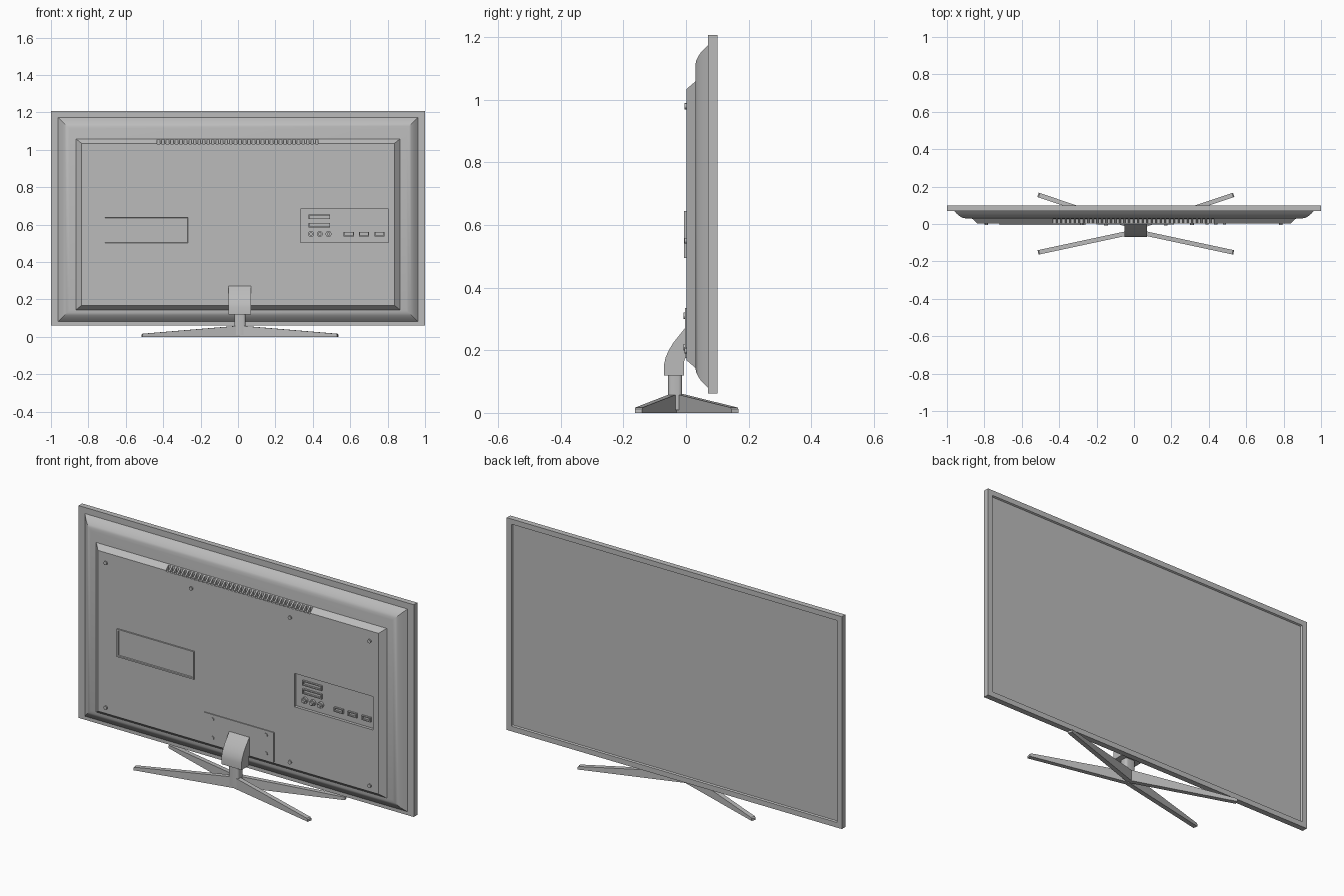
import bpy, bmesh, math
from mathutils import Vector, Matrix

if "Cube" in bpy.data.objects:
    bpy.data.objects.remove(bpy.data.objects["Cube"])

grey = bpy.data.materials.new("plain grey")
grey.diffuse_color = (0.5, 0.5, 0.5, 1)
grey.use_nodes = True
grey.node_tree.nodes["Principled BSDF"].inputs["Base Color"].default_value = grey.diffuse_color


def finish(name, bm, smooth=None):
    bmesh.ops.recalc_face_normals(bm, faces=bm.faces)
    me = bpy.data.meshes.new(name)
    bm.to_mesh(me)
    bm.free()
    me.materials.append(grey)
    ob = bpy.data.objects.new(name, me)
    bpy.context.collection.objects.link(ob)
    bpy.ops.object.select_all(action='DESELECT')
    ob.select_set(True)
    bpy.context.view_layer.objects.active = ob
    if smooth:
        bpy.ops.object.shade_smooth_by_angle(angle=math.radians(smooth))
    return ob


def add_box(bm, x0, x1, y0, y1, z0, z1):
    m = Matrix.Translation(((x0 + x1) / 2, (y0 + y1) / 2, (z0 + z1) / 2))
    m = m @ Matrix.Diagonal((x1 - x0, y1 - y0, z1 - z0, 1))
    return bmesh.ops.create_cube(bm, size=1, matrix=m)["verts"]


def add_disc(bm, x, z, y0, y1, r, n=16):
    m = Matrix.Translation((x, (y0 + y1) / 2, z)) @ Matrix.Rotation(math.pi / 2, 4, 'X')
    bmesh.ops.create_cone(bm, cap_ends=True, segments=n, radius1=r, radius2=r,
                          depth=abs(y1 - y0), matrix=m)


def add_loft(bm, rings, cz, cx=0):
    """Closed stack of rectangles (half width, half height, y)."""
    loops = [[bm.verts.new((cx + sx * hx, y, cz + sz * hz))
              for sx, sz in ((-1, -1), (1, -1), (1, 1), (-1, 1))] for hx, hz, y in rings]
    for a, b in zip(loops, loops[1:]):
        for i in range(4):
            j = (i + 1) % 4
            bm.faces.new((a[i], a[j], b[j], b[i]))
    bm.faces.new(loops[0])
    bm.faces.new(loops[-1])


def add_prism(bm, pts, axis_vec):
    a = [bm.verts.new(p) for p in pts]
    b = [bm.verts.new(Vector(p) + axis_vec) for p in pts]
    for i in range(len(a)):
        j = (i + 1) % len(a)
        bm.faces.new((a[i], a[j], b[j], b[i]))
    bm.faces.new(a)
    bm.faces.new(b)


def cut(ob, cutter):
    mod = ob.modifiers.new("cut", 'BOOLEAN')
    mod.operation = 'DIFFERENCE'
    mod.solver = 'EXACT'
    mod.object = cutter
    bpy.context.view_layer.objects.active = ob
    bpy.ops.object.modifier_apply(modifier=mod.name)
    bpy.data.objects.remove(cutter)


# screen frame with a sunken screen on the +y side
bm = bmesh.new()
add_loft(bm, [(1, .5725, .07), (1, .5725, .10), (.972, .5445, .10), (.968, .5405, .092)], .6345)
finish("screen_frame", bm)

# rounded rear shell
bm = bmesh.new()
curve = [(0, .071), (.012, .058), (.024, .047), (.036, .039), (.048, .033), (.062, .03)]
add_loft(bm, [(.963 - d, .5475 - d, y) for d, y in curve], .6275)
finish("rear_shell", bm, 25)

# raised back panel with bevelled rim
bm = bmesh.new()
add_loft(bm, [(.867, .4575, .034), (.867, .4575, .03), (.837, .4335, .002)], .6015)
panel = finish("back_panel", bm)

# cut the vent slots and the connector bay
bm = bmesh.new()
n = 36
for i in range(n):
    x = -.437 + .87 * (i + .5) / n
    add_box(bm, x - .0075, x + .0075, -.02, .026, 1.03, 1.1)
add_box(bm, .335, .805, -.02, .018, .505, .685)
cut(panel, finish("panel_cutter", bm))

# connector bay fittings
bm = bmesh.new()
for x in (.39, .437, .484):
    add_disc(bm, x, .55, .02, .006, .016)
    add_disc(bm, x, .55, .008, -.004, .009)
finish("round_sockets", bm, 30)


def add_frame(bm, x, z, w, h, y0, y1, t):
    add_box(bm, x - w, x + w, y0, y1, z + h - t, z + h)
    add_box(bm, x - w, x + w, y0, y1, z - h, z - h + t)
    for s in (-1, 1):
        add_box(bm, x + s * (w - t / 2) - t / 2, x + s * (w - t / 2) + t / 2,
                y0, y1, z - h + t, z + h - t)


bm = bmesh.new()
for x in (.592, .674, .757):
    add_frame(bm, x, .55, .027, .012, .008, .019, .005)
for z in (.642, .597):
    add_frame(bm, .435, z, .058, .013, .008, .019, .005)
finish("slot_sockets", bm)

# raised label plate with a rim
bm = bmesh.new()
add_loft(bm, [(.23, .075, .003), (.23, .075, -.006), (.222, .067, -.006), (.22, .065, -.001)],
         .57, -.49)
finish("label_plate", bm)

# stand mounting plate
bm = bmesh.new()
add_box(bm, -.2, .215, -.003, .003, .175, .335)
finish("mounting_plate", bm)

# screws
bm = bmesh.new()
for x in (-.79, -.28, .31, .785):
    for z in (.2, .98):
        if (x, z) != (-.28, .2):
            add_disc(bm, x, z, .004, -.005, .01, 12)
for x in (-.15, .17):
    for z in (.21, .31):
        add_disc(bm, x, z, 0, -.008, .01, 12)
finish("screws", bm, 30)

# curved neck bracket
bm = bmesh.new()
side = [(0, .275), (-.02, .25), (-.04, .225), (-.055, .2), (-.065, .178), (-.07, .155),
        (-.07, .12), (-.006, .12), (-.006, .165), (0, .18)]
add_prism(bm, [(-.05, y, z) for y, z in side], Vector((.12, 0, 0)))
finish("neck_bracket", bm, 25)

# post
bm = bmesh.new()
add_box(bm, -.02, .04, -.057, -.012, .01, .125)
bmesh.ops.bevel(bm, geom=[e for e in bm.edges
                          if abs(e.verts[0].co.z - e.verts[1].co.z) > .05],
                offset=.012, segments=3, profile=.5, affect='EDGES')
finish("post", bm, 35)

# four tapering legs
for label, ty, hy in (("front", -.152, -.04), ("rear", .156, -.02)):
    for sname, s in (("left", -1), ("right", 1)):
        hub = Vector((.01, hy, 0))
        tip = Vector((.01 + s * .523, ty, 0))
        d = (tip - hub).normalized()
        w = Vector((-d.y, d.x, 0)) * .012
        bm = bmesh.new()
        up = Vector((0, 0, 1))
        pts = [hub - w, tip - w, tip - w + up * .012, tip - w - d * .006 + up * .017,
               hub - w + up * .06]
        add_prism(bm, pts, w * 2)
        finish(f"{label}_leg_{sname}", bm)
